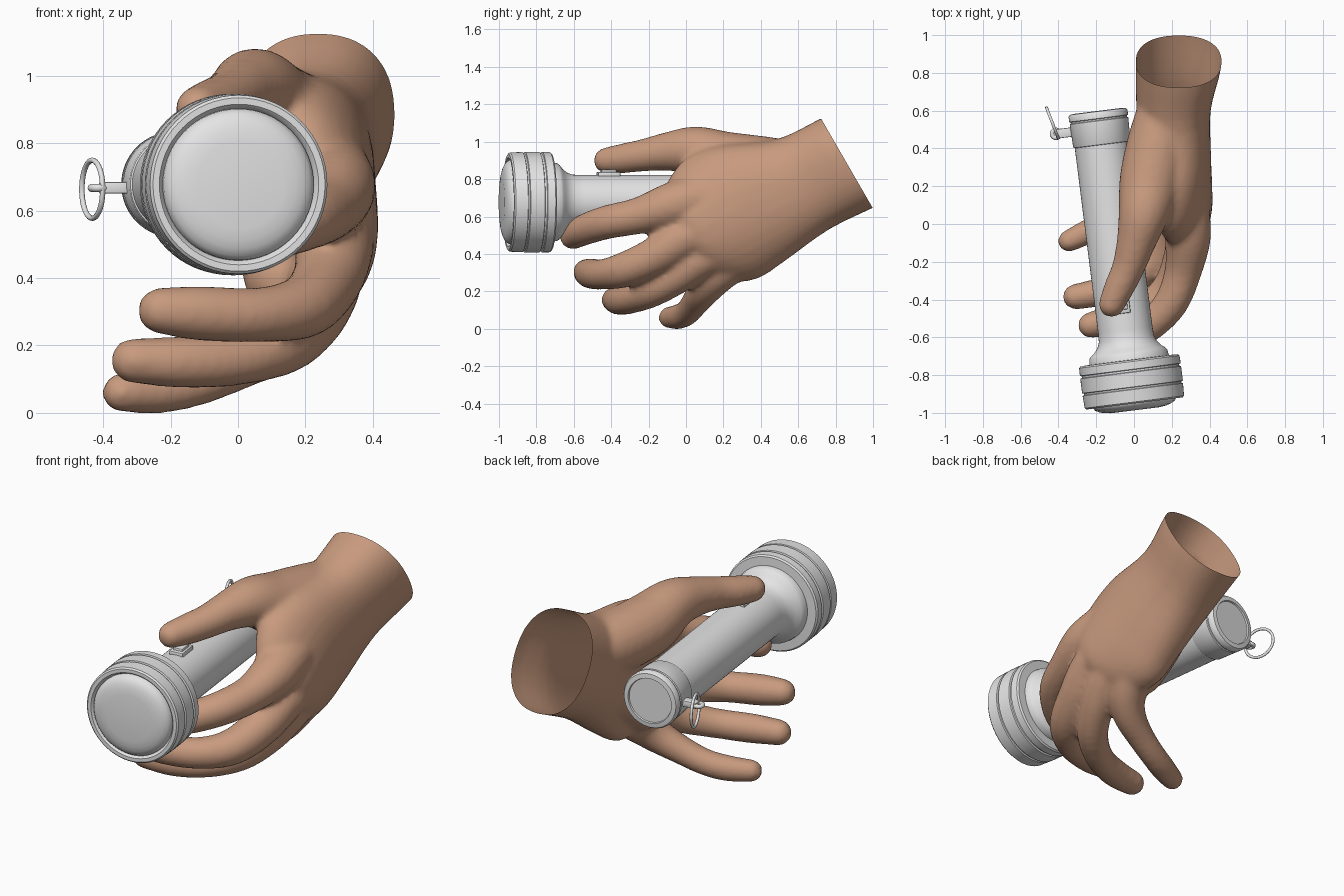
import bpy, bmesh, math
from mathutils import Vector, Matrix

if "Cube" in bpy.data.objects:
    bpy.data.objects.remove(bpy.data.objects["Cube"])


def material(name, rgb):
    m = bpy.data.materials.new(name)
    m.diffuse_color = (*rgb, 1)
    m.use_nodes = True
    m.node_tree.nodes["Principled BSDF"].inputs["Base Color"].default_value = m.diffuse_color
    return m


SKIN = material("brown skin", (0.58, 0.325, 0.21))
METAL = material("light grey metal", (0.78, 0.78, 0.78))


def make_object(name, bm, mat, angle=35):
    bmesh.ops.recalc_face_normals(bm, faces=bm.faces)
    me = bpy.data.meshes.new(name)
    bm.to_mesh(me)
    bm.free()
    me.materials.append(mat)
    ob = bpy.data.objects.new(name, me)
    bpy.context.collection.objects.link(ob)
    bpy.ops.object.select_all(action='DESELECT')
    ob.select_set(True)
    bpy.context.view_layer.objects.active = ob
    bpy.ops.object.shade_smooth_by_angle(angle=math.radians(angle))
    return ob


def skin_rings(bm, rings, caps=False, closed=False):
    n = len(rings[0])
    pairs = list(zip(rings, rings[1:])) + ([(rings[-1], rings[0])] if closed else [])
    for a, b in pairs:
        for i in range(n):
            j = (i + 1) % n
            bm.faces.new((a[i], a[j], b[j], b[i]))
    if caps:
        bm.faces.new(rings[0][::-1])
        bm.faces.new(rings[-1])


def circle(bm, center, u, v, r, n):
    return [bm.verts.new(center + (u * math.cos(a) + v * math.sin(a)) * r)
            for a in (2 * math.pi * i / n for i in range(n))]


# ---------- flashlight: axis runs from the head rim back to the tail ----------
AXIS = Vector((-0.125, 0.992, 0)).normalized()
SIDE = Vector((AXIS.y, -AXIS.x, 0))
UP = Vector((0, 0, 1))
RIM = Vector((0.003, -0.95, 0.677))
FRAME = Matrix((SIDE, UP, AXIS)).transposed().to_4x4()


def lathe(name, profile, n=64):
    """Turn (distance along axis, radius) pairs around the flashlight axis."""
    bm = bmesh.new()
    skin_rings(bm, [circle(bm, RIM + AXIS * t, SIDE, UP, r, n) for t, r in profile], caps=True)
    return make_object(name, bm, METAL)


def box(name, center, size, bevel):
    """Rounded box lined up with the flashlight (side, up, along)."""
    bm = bmesh.new()
    bmesh.ops.create_cube(bm, size=1, matrix=Matrix.Translation(center) @ FRAME @ Matrix.Diagonal((*size, 1)))
    bmesh.ops.bevel(bm, geom=bm.edges[:], offset=bevel, segments=2, affect='EDGES', profile=0.5)
    return make_object(name, bm, METAL)


def torus(name, center, u, v, big, small, n=40):
    bm = bmesh.new()
    rings = []
    for i in range(n):
        a = 2 * math.pi * i / n
        out = u * math.cos(a) + v * math.sin(a)
        rings.append(circle(bm, center + out * big, out, u.cross(v), small, 10))
    skin_rings(bm, rings, closed=True)
    return make_object(name, bm, METAL, 60)


# head with grooves, collar flare, barrel and tail cap
lathe("flashlight_body", [
    (0.02, 0.225), (0.006, 0.232), (0.0, 0.238), (0.0, 0.257), (0.008, 0.265),
    (0.074, 0.268), (0.077, 0.260), (0.085, 0.260), (0.088, 0.269),
    (0.165, 0.269), (0.168, 0.260), (0.178, 0.260), (0.181, 0.269),
    (0.222, 0.268), (0.23, 0.260), (0.232, 0.212), (0.262, 0.208), (0.275, 0.198),
    (0.29, 0.178), (0.315, 0.158), (0.345, 0.147), (0.39, 0.145),
    (1.38, 0.145), (1.382, 0.150), (1.388, 0.153), (1.508, 0.156), (1.511, 0.150),
    (1.518, 0.150), (1.521, 0.157), (1.548, 0.157), (1.558, 0.150),
    (1.561, 0.125), (1.553, 0.122)])
lathe("lens", [(0.03, 0.226), (0.005, 0.224), (-0.012, 0.212), (-0.024, 0.19),
               (-0.031, 0.165), (-0.036, 0.13)])

# thumb switch
SWITCH = RIM + AXIS * 0.54
box("switch_base", SWITCH + UP * 0.146, (0.08, 0.03, 0.12), 0.006)
box("switch_button", SWITCH + UP * 0.162, (0.055, 0.025, 0.08), 0.006)

# lanyard tab, eyelet and key ring on the tail cap
box("lanyard_tab", Vector((-0.36, 0.483, 0.667)), (0.10, 0.034, 0.05), 0.005)
torus("lanyard_eyelet", Vector((-0.413, 0.477, 0.667)), Vector((1, 0, 0)), Vector((0, 1, 0)), 0.021, 0.012)
torus("key_ring", Vector((-0.432, 0.535, 0.663)), Vector((-0.36, 0.933, 0)), UP, 0.086, 0.008)

# ---------- hand: overlapping tubes fused by a voxel remesh ----------
hand = bmesh.new()


def spline(points, steps):
    """Smooth interpolation through a list of number tuples."""
    out = []
    last = len(points) - 1
    for s in range(last * steps + 1):
        i = min(s // steps, last - 1)
        t = s / steps - i
        quad = [points[max(0, min(last, i + k))] for k in (-1, 0, 1, 2)]
        out.append([0.5 * (2 * b + (c - a) * t + (2 * a - 5 * b + 4 * c - d) * t * t
                           + (3 * b - a - 3 * c + d) * t ** 3) for a, b, c, d in zip(*quad)])
    return out


def finger(points):
    """Round-ended tube along a path of (x, y, z, radius)."""
    pts = [(Vector(p[:3]), p[3] + 0.004) for p in spline(points, 4)]
    rings = []
    u = Vector((0.3, 0.2, 1))
    for i, (p, r) in enumerate(pts):
        d = (pts[min(i + 1, len(pts) - 1)][0] - pts[max(i - 1, 0)][0]).normalized()
        u = (u - d * u.dot(d)).normalized()
        v = d.cross(u)
        ends = [0]
        if i == 0:
            ends = [-85, -60, -30, 0]
        elif i == len(pts) - 1:
            ends = [0, 20, 40, 60, 75, 85]
        for e in map(math.radians, ends):
            rings.append(circle(hand, p + d * (r * math.sin(e)), u, v, r * math.cos(e), 20))
    skin_rings(hand, rings, caps=True)


def rounded(c):
    """Push a cosine or sine outward for a slightly boxy section."""
    return math.copysign(abs(c) ** 0.87, c)


# palm and wrist: slanted sections (x, y, z, half width, half thickness, curl)
WIDE = Vector((0, 0.5, -0.866))
SECTIONS = [(0.238, 1.05, 0.97, 0.275, 0.230, 0), (0.237, 0.86, 0.885, 0.277, 0.228, 0),
            (0.21, 0.62, 0.77, 0.28, 0.197, 0), (0.23, 0.36, 0.675, 0.355, 0.178, 0.03),
            (0.26, 0.19, 0.59, 0.375, 0.155, 0.07), (0.29, 0.06, 0.525, 0.31, 0.122, 0.08),
            (0.30, -0.02, 0.50, 0.22, 0.07, 0.06)]
palm_rings = []
for x, y, z, hw, ht, curl in spline(SECTIONS, 4):
    ring = []
    for i in range(32):
        a = 2 * math.pi * i / 32
        c = rounded(math.cos(a))
        p = Vector((x + ht * rounded(math.sin(a)) - curl * c * c, y, z)) + WIDE * (hw * c)
        ring.append(hand.verts.new(p))
    palm_rings.append(ring)
skin_rings(hand, palm_rings, caps=True)

# heel of the palm under the barrel
finger([(0.18, 0.54, 0.64, 0.14), (0.13, 0.36, 0.52, 0.125), (0.13, 0.22, 0.40, 0.11)])
# thumb
finger([(0.16, 0.60, 0.86, 0.14), (0.125, 0.42, 0.865, 0.16), (0.085, 0.22, 0.89, 0.16),
        (0.05, 0.05, 0.95, 0.13), (0.01, -0.10, 0.947, 0.10), (-0.03, -0.23, 0.927, 0.083),
        (-0.08, -0.34, 0.91, 0.076), (-0.118, -0.425, 0.90, 0.066)])
# index, middle, ring and little fingers
finger([(0.27, 0.14, 0.72, 0.115), (0.285, -0.06, 0.665, 0.12), (0.26, -0.25, 0.605, 0.095),
        (0.195, -0.42, 0.57, 0.087), (0.08, -0.54, 0.53, 0.08), (-0.03, -0.605, 0.495, 0.068)])
finger([(0.29, 0.12, 0.54, 0.11), (0.285, -0.02, 0.48, 0.112), (0.262, -0.16, 0.39, 0.10),
        (0.195, -0.33, 0.315, 0.091), (0.06, -0.45, 0.290, 0.078), (-0.11, -0.508, 0.295, 0.078),
        (-0.228, -0.535, 0.303, 0.066)])
finger([(0.26, 0.18, 0.43, 0.11), (0.25, 0.06, 0.36, 0.105), (0.22, -0.05, 0.275, 0.088),
        (0.14, -0.18, 0.20, 0.081), (0.0, -0.29, 0.158, 0.073), (-0.16, -0.355, 0.15, 0.073),
        (-0.31, -0.385, 0.155, 0.064)])
finger([(0.21, 0.25, 0.37, 0.115), (0.18, 0.155, 0.28, 0.10), (0.11, 0.095, 0.205, 0.085),
        (0.0, 0.05, 0.142, 0.071), (-0.12, 0.01, 0.09, 0.065), (-0.23, -0.035, 0.066, 0.064),
        (-0.345, -0.09, 0.06, 0.055)])

hand_ob = make_object("hand", hand, SKIN)
remesh = hand_ob.modifiers.new("fuse", 'REMESH')
remesh.mode = 'VOXEL'
remesh.voxel_size = 0.016
smooth = hand_ob.modifiers.new("soften", 'SMOOTH')
smooth.factor = 0.5
smooth.iterations = 9
# bake the fused skin into the mesh
fused = bpy.data.meshes.new_from_object(hand_ob.evaluated_get(bpy.context.evaluated_depsgraph_get()))
hand_ob.modifiers.clear()

# open cut at the wrist
bm = bmesh.new()
bm.from_mesh(fused)
bmesh.ops.bisect_plane(bm, geom=bm.verts[:] + bm.edges[:] + bm.faces[:], plane_co=(0.235, 0.86, 0.885),
                       plane_no=(0, 0.866, 0.5), clear_outer=True)
for f in bm.faces:
    f.smooth = True
    f.material_index = 0
for e in bm.edges:
    e.smooth = True
bm.to_mesh(hand_ob.data)
bm.free()
